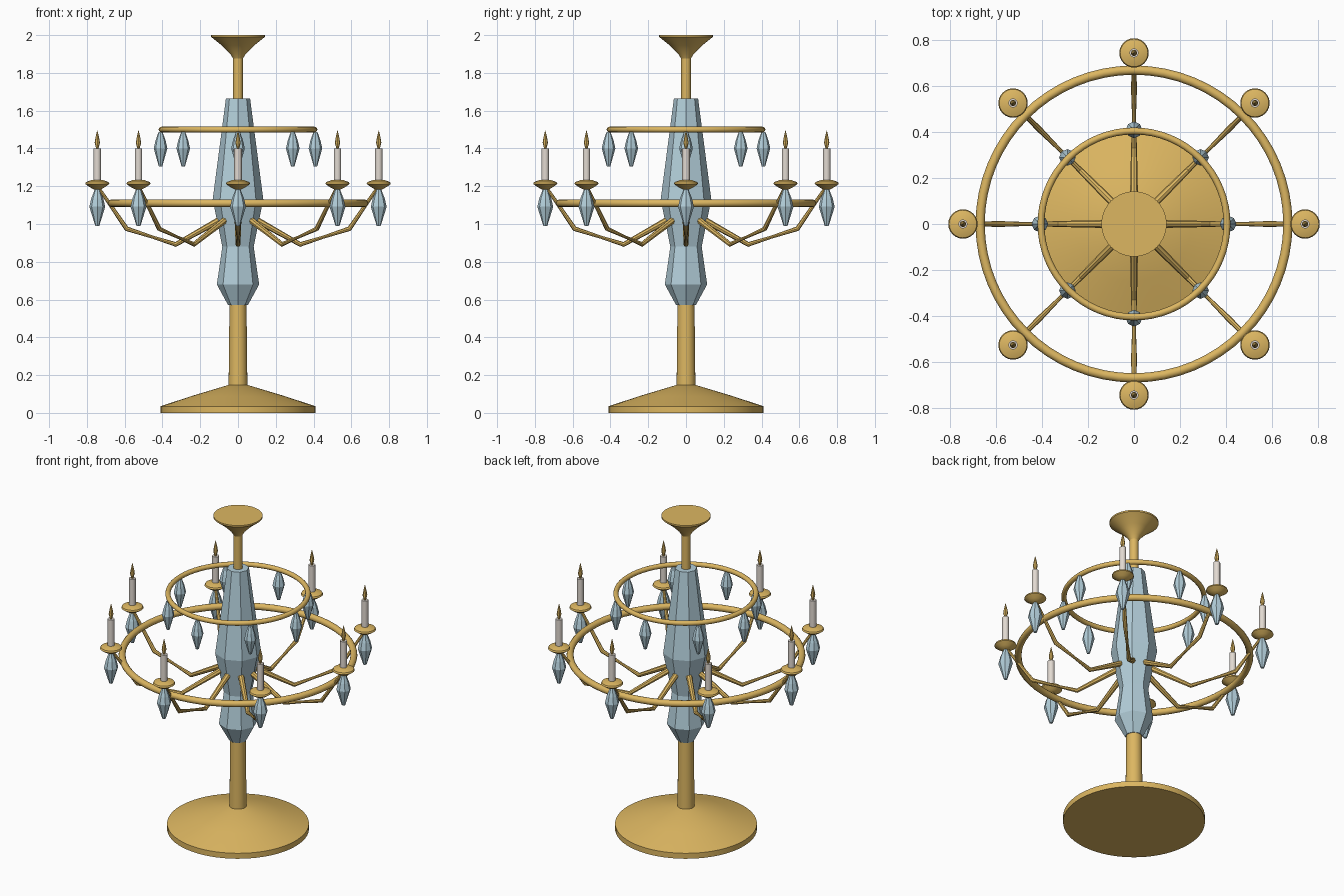
import bpy, bmesh
from math import cos, sin, pi, radians

cube = bpy.data.objects.get("Cube")
if cube:
    bpy.data.objects.remove(cube, do_unlink=True)

ARMS = 8


def material(name, color):
    mat = bpy.data.materials.new(name)
    mat.use_nodes = True
    mat.diffuse_color = (*color, 1)
    mat.node_tree.nodes["Principled BSDF"].inputs["Base Color"].default_value = (*color, 1)
    return mat


gold = material("gold", (0.72, 0.47, 0.12))
crystal = material("pale blue crystal", (0.45, 0.62, 0.70))
wax = material("ivory wax", (0.76, 0.70, 0.64))


def finish(name, mesh, mat, smooth):
    """Add the mesh to the scene with its colour and shading."""
    mesh.materials.clear()
    mesh.materials.append(mat)
    for poly in mesh.polygons:
        poly.use_smooth = smooth
    if smooth:
        mesh.set_sharp_from_angle(angle=radians(40))
    obj = bpy.data.objects.new(name, mesh)
    bpy.context.collection.objects.link(obj)
    return obj


def lathe(name, profile, sides, mat, smooth=True, closed=False):
    """Turn a profile of (radius, height) points, listed upwards, around z."""
    bm = bmesh.new()
    rings = []
    for r, z in profile:
        rings.append([bm.verts.new((r * cos(2 * pi * i / sides), r * sin(2 * pi * i / sides), z))
                      for i in range(sides)])
    pairs = list(zip(rings, rings[1:]))
    if closed:
        pairs.append((rings[-1], rings[0]))
    for low, high in pairs:
        for i in range(sides):
            j = (i + 1) % sides
            bm.faces.new((low[i], low[j], high[j], high[i]))
    if not closed:
        bm.faces.new(rings[0][::-1])
        bm.faces.new(rings[-1])
    bmesh.ops.recalc_face_normals(bm, faces=bm.faces)
    mesh = bpy.data.meshes.new(name)
    bm.to_mesh(mesh)
    bm.free()
    return finish(name, mesh, mat, smooth)


def hoop(name, major, minor, z):
    section = [(major + minor * cos(2 * pi * k / 12), z + minor * sin(2 * pi * k / 12))
               for k in range(12)]
    return lathe(name, section, 64, gold, closed=True)


def around(obj, radius):
    """Place the part and its linked copies evenly around the column."""
    for i in range(ARMS):
        part = obj if i == 0 else obj.copy()
        if i:
            bpy.context.collection.objects.link(part)
        a = 2 * pi * i / ARMS
        part.location = (radius * cos(a), radius * sin(a), 0)
        part.rotation_euler.z = a


def pendant(name, radius, top, bottom, width):
    h = top - bottom
    drop = lathe(name, [(width * 0.25, bottom), (width, bottom + h * 0.52),
                        (width * 0.75, bottom + h * 0.75), (width * 0.3, top)], 8, crystal, smooth=False)
    around(drop, radius)


# Central stand, from foot to top
lathe("base", [(0.41, 0), (0.41, 0.035), (0.25, 0.088), (0.05, 0.148)], 64, gold)
lathe("lower_stem", [(0.05, 0.12), (0.045, 0.58)], 24, gold)
lathe("crystal_column", [(0.052, 0.57), (0.112, 0.68), (0.083, 0.88), (0.134, 1.13), (0.064, 1.665)],
      8, crystal, smooth=False)
lathe("upper_stem", [(0.026, 1.65), (0.026, 1.9)], 24, gold)
lathe("top_cup", [(0.026, 1.875), (0.04, 1.9), (0.085, 1.945), (0.142, 1.99), (0.142, 2.0)], 40, gold)

# Two hoops
hoop("upper_ring", 0.405, 0.015, 1.5)
hoop("lower_ring", 0.67, 0.02, 1.11)

# Bent tapering arms
curve = bpy.data.curves.new("arm_path", "CURVE")
curve.dimensions = "3D"
curve.bevel_depth = 1
curve.bevel_resolution = 2
curve.use_fill_caps = True
path = [(0.09, 1.025, 0.018), (0.33, 0.892, 0.013), (0.45, 0.93, 0.008),
        (0.59, 0.975, 0.013), (0.74, 1.195, 0.008)]
spline = curve.splines.new("POLY")
spline.points.add(len(path) - 1)
for point, (x, z, r) in zip(spline.points, path):
    point.co = (x, 0, z, 1)
    point.radius = r
helper = bpy.data.objects.new("arm_path", curve)
bpy.context.collection.objects.link(helper)
arm_mesh = bpy.data.meshes.new_from_object(helper)
bpy.data.objects.remove(helper, do_unlink=True)
around(finish("arm", arm_mesh, gold, True), 0)

# Candle holders with candles and flames
REACH = 0.745
around(lathe("candle_dish", [(0.018, 1.183), (0.04, 1.195), (0.064, 1.212), (0.06, 1.222),
                             (0.03, 1.233)], 24, gold), REACH)
around(lathe("candle", [(0.02, 1.225), (0.02, 1.4)], 12, wax), REACH)
around(lathe("flame", [(0.005, 1.395), (0.014, 1.43), (0.01, 1.455), (0.001, 1.495)], 8, gold), REACH)

# Hanging crystal drops
pendant("lower_pendant", REACH, 1.185, 0.99, 0.042)
pendant("upper_pendant", 0.41, 1.487, 1.305, 0.036)
